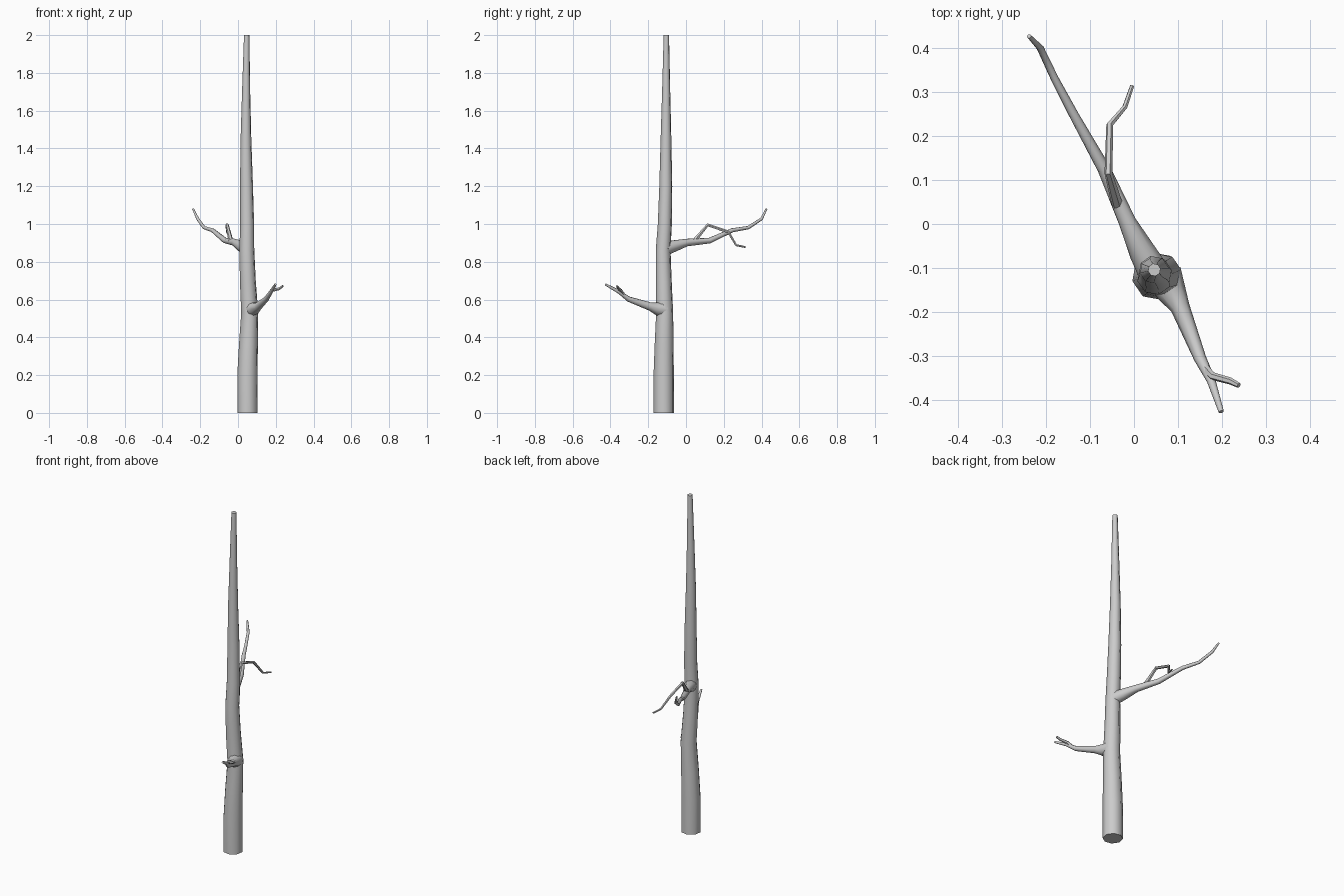
import bpy, bmesh, math
from mathutils import Vector

if "Cube" in bpy.data.objects:
    bpy.data.objects.remove(bpy.data.objects["Cube"])


def tube(name, pts, sides, twist=0.0):
    """Tapered tube through (x, y, z, radius) points, capped at both ends."""
    bm = bmesh.new()
    pos = [Vector(p[:3]) for p in pts]
    rings, side = [], None
    for i, p in enumerate(pos):
        a, b = pos[max(i - 1, 0)], pos[min(i + 1, len(pos) - 1)]
        t = (b - a).normalized()
        if name == "trunk":
            t = Vector((0, 0, 1))
        if side is None:
            side = Vector((1, 0, 0)) if abs(t.x) < 0.9 else Vector((0, 1, 0))
        side = (side - t * side.dot(t)).normalized()
        up = t.cross(side)
        ring = []
        for k in range(sides):
            ang = math.tau * k / sides + twist
            ring.append(bm.verts.new(p + (side * math.cos(ang) + up * math.sin(ang)) * pts[i][3]))
        rings.append(ring)
    for r0, r1 in zip(rings, rings[1:]):
        for k in range(sides):
            j = (k + 1) % sides
            bm.faces.new((r0[k], r0[j], r1[j], r1[k]))
    bm.faces.new(rings[0][::-1])
    bm.faces.new(rings[-1])
    me = bpy.data.meshes.new(name)
    bm.to_mesh(me)
    bm.free()
    ob = bpy.data.objects.new(name, me)
    bpy.context.collection.objects.link(ob)
    bpy.ops.object.select_all(action='DESELECT')
    ob.select_set(True)
    bpy.context.view_layer.objects.active = ob
    bpy.ops.object.shade_smooth_by_angle(angle=math.radians(50))
    return ob


# Slightly wavering trunk
tube("trunk", [
    (.050, -.118, 0, .055), (.050, -.118, .20, .055), (.055, -.116, .36, .051),
    (.062, -.113, .53, .046), (.052, -.118, .70, .043), (.047, -.121, .86, .040),
    (.048, -.112, 1.00, .038), (.045, -.107, 1.20, .035), (.042, -.106, 1.45, .029),
    (.043, -.105, 1.70, .022), (.046, -.104, 2.0, .0145)], 8, math.radians(12))

# Upper branch and its twig
tube("upper_branch", [
    (.045, -.11, .868, .036), (.020, -.065, .883, .031), (-.015, .005, .902, .020),
    (-.068, .125, .912, .015), (-.135, .245, .967, .011), (-.18, .33, .981, .009),
    (-.213, .40, 1.027, .008), (-.238, .426, 1.08, .005)], 8)
tube("upper_twig", [
    (-.038, .045, .912, .013), (-.058, .115, .995, .009), (-.055, .225, .958, .008),
    (-.021, .265, .888, .006), (-.004, .314, .878, .005)], 6)

# Lower branch and its twig
tube("lower_branch", [
    (.067, -.115, .548, .042), (.085, -.155, .552, .034), (.105, -.19, .563, .022),
    (.150, -.305, .603, .014), (.175, -.355, .641, .010), (.198, -.426, .680, .006)], 8)
tube("lower_twig", [
    (.160, -.325, .617, .011), (.178, -.345, .648, .009),
    (.218, -.356, .657, .008), (.238, -.366, .672, .006)], 6)
